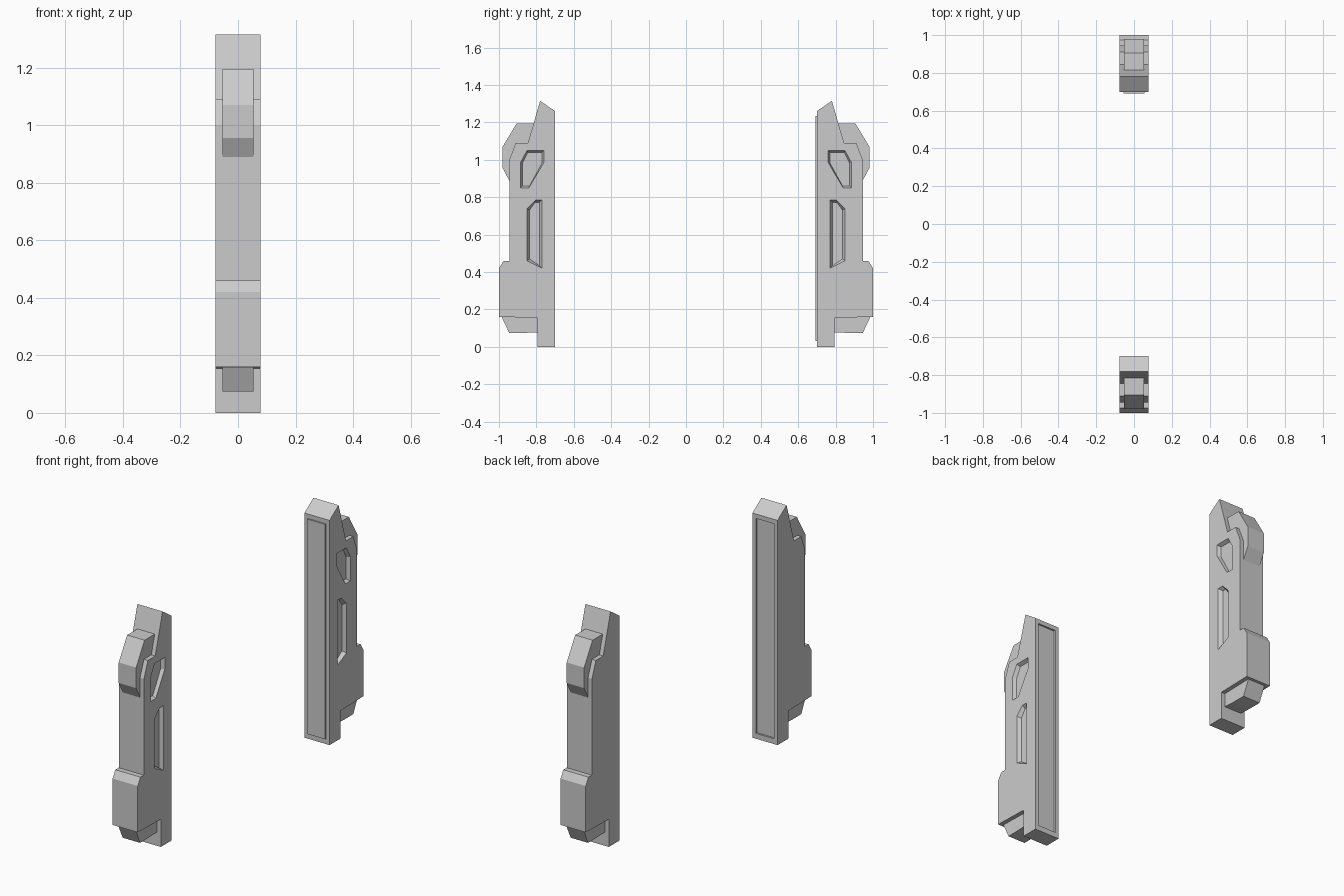
import bpy, bmesh
from mathutils import Vector

if "Cube" in bpy.data.objects:
    bpy.data.objects.remove(bpy.data.objects["Cube"])

HALF_W, LUG_W = 0.078, 0.054

# Side profiles as (distance from centre, height)
BODY = [(0.70, 0), (0.795, 0), (0.795, 0.155), (1.0, 0.16), (1.0, 0.42), (0.975, 0.46),
        (0.945, 0.46), (0.945, 1.0), (0.91, 1.09), (0.845, 1.09), (0.78, 1.315), (0.70, 1.26)]
UPPER_LUG = [(0.80, 1.195), (0.905, 1.195), (0.98, 1.07), (0.98, 0.955), (0.943, 0.885),
             (0.88, 0.89), (0.80, 1.05)]
LOWER_LUG = [(0.79, 0.2), (0.79, 0.078), (0.87, 0.074), (0.945, 0.074), (0.985, 0.158), (0.97, 0.2)]
UPPER_POCKET = [(0.76, 1.05), (0.85, 1.05), (0.885, 0.985), (0.885, 0.85), (0.84, 0.85), (0.76, 0.985)]
SLOT = [(0.77, 0.42), (0.85, 0.46), (0.85, 0.74), (0.805, 0.785), (0.77, 0.785)]


def prism(name, pts, side, x0, x1, inset=0.0):
    """Extrude a side profile along x; inset pulls the x0 end inwards for sloped walls."""
    bm = bmesh.new()
    ys, zs = [p[0] for p in pts], [p[1] for p in pts]
    cy, cz = (min(ys) + max(ys)) / 2, (min(zs) + max(zs)) / 2
    sy = 1 - 2 * inset / (max(ys) - min(ys))
    sz = 1 - 2 * inset / (max(zs) - min(zs))
    a = [bm.verts.new((x0, side * (cy + (y - cy) * sy), cz + (z - cz) * sz)) for y, z in pts]
    b = [bm.verts.new((x1, side * y, z)) for y, z in pts]
    bm.faces.new(a)
    bm.faces.new(b)
    n = len(pts)
    for i in range(n):
        j = (i + 1) % n
        bm.faces.new((a[i], a[j], b[j], b[i]))
    bmesh.ops.recalc_face_normals(bm, faces=bm.faces)
    me = bpy.data.meshes.new(name)
    bm.to_mesh(me)
    bm.free()
    ob = bpy.data.objects.new(name, me)
    bpy.context.collection.objects.link(ob)
    return ob


def carve(ob, cutters):
    """Subtract the cutters, bake the result and remove them."""
    for c in cutters:
        c.hide_render = True
        m = ob.modifiers.new("cut", 'BOOLEAN')
        m.operation, m.solver, m.object = 'DIFFERENCE', 'EXACT', c
    bpy.context.view_layer.update()
    me = bpy.data.meshes.new_from_object(ob.evaluated_get(bpy.context.evaluated_depsgraph_get()))
    ob.modifiers.clear()
    ob.data = me
    for c in cutters:
        bpy.data.objects.remove(c)


def panel(name, side, d0, d1):
    """Tall rectangle on the inner face."""
    return prism(name, [(d0, 0.03), (d1, 0.03), (d1, 1.235), (d0, 1.235)], side, -0.056, 0.056)


for side, label in ((-1, "front"), (1, "back")):
    body = prism(label + "_body", BODY, side, -HALF_W, HALF_W)
    # Pockets on the +x side only; sloped walls
    ext = HALF_W + 0.0005
    cutters = [prism("pocket_cutter", UPPER_POCKET, side, HALF_W - 0.02, ext, 0.01),
               prism("slot_cutter", SLOT, side, HALF_W - 0.02, ext, 0.013)]
    # Inner face: recess on the front piece, raised panel on the back piece
    if side < 0:
        cutters.append(panel("recess_cutter", side, 0.69, 0.71))
    else:
        panel("back_inner_panel", side, 0.692, 0.71)
    carve(body, cutters)
    # Narrow lugs at top and bottom
    prism(label + "_upper_lug", UPPER_LUG, side, -LUG_W, LUG_W)
    prism(label + "_lower_lug", LOWER_LUG, side, -LUG_W, LUG_W)
